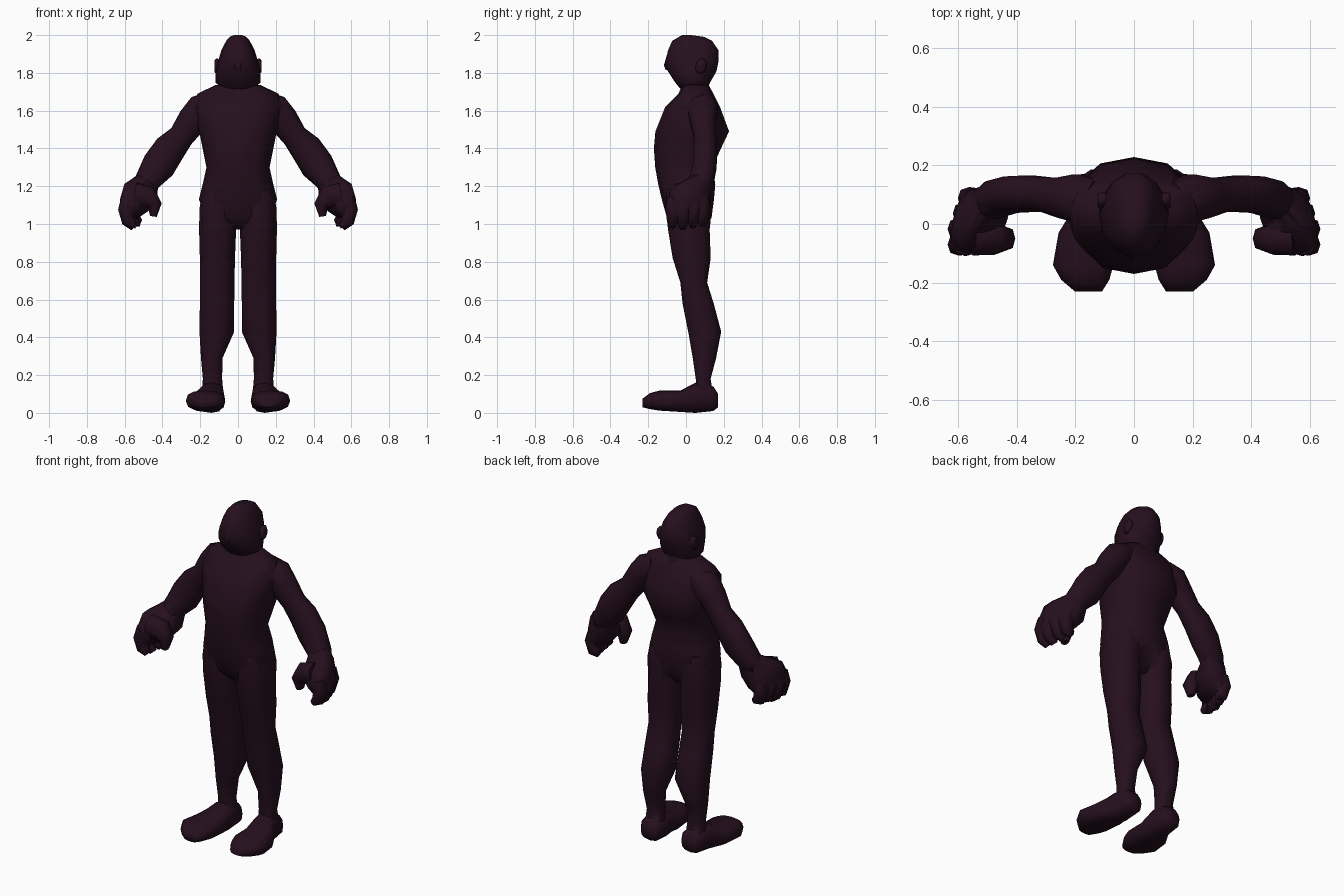
import bpy, bmesh, math
from mathutils import Vector

skin = bpy.data.materials.new("dark_plum")
skin.diffuse_color = (0.019, 0.005, 0.013, 1)


def shade(ob):
    bpy.ops.object.select_all(action='DESELECT')
    ob.select_set(True)
    bpy.context.view_layer.objects.active = ob
    bpy.ops.object.shade_smooth_by_angle(angle=math.radians(70))


def loft(name, rings, n=12, power=0.85, mirror=False):
    """Skin rings of (centre, u, v) into a closed tube."""
    bm = bmesh.new()
    loops = []
    for c, u, v in rings:
        loop = []
        for i in range(n):
            a = 2 * math.pi * i / n
            s = [math.copysign(abs(t) ** power, t) if abs(t) > 1e-6 else 0
                 for t in (math.cos(a), math.sin(a))]
            loop.append(bm.verts.new(Vector(c) + Vector(u) * s[0] + Vector(v) * s[1]))
        loops.append(loop)
    for a, b in zip(loops, loops[1:]):
        for i in range(n):
            j = (i + 1) % n
            bm.faces.new((a[i], a[j], b[j], b[i]))
    bm.faces.new(loops[0])
    bm.faces.new(loops[-1])
    bmesh.ops.recalc_face_normals(bm, faces=bm.faces)
    if mirror:
        bmesh.ops.mirror(bm, geom=bm.verts[:] + bm.edges[:] + bm.faces[:],
                         axis='X', merge_dist=0)
        bmesh.ops.recalc_face_normals(bm, faces=bm.faces)
    me = bpy.data.meshes.new(name)
    bm.to_mesh(me)
    bm.free()
    me.materials.append(skin)
    ob = bpy.data.objects.new(name, me)
    bpy.context.collection.objects.link(ob)
    shade(ob)
    return ob


def stack(rows):
    """Horizontal rings from (z, centre x, half width, front y, back y)."""
    return [((x, (f + b) / 2, z), (w, 0, 0), (0, (b - f) / 2, 0)) for z, x, w, f, b in rows]


def limb(rows, skew=0):
    """Rings square to a path from (x, y, z, half thickness, half y width)."""
    pts = [Vector(r[:3]) for r in rows]
    out = []
    for i, r in enumerate(rows):
        d = pts[min(i + 1, len(pts) - 1)] - pts[max(i - 1, 0)]
        d = Vector((d.x, 0, d.z)).normalized()
        out.append((pts[i], Vector((-d.z, 0, d.x)) * r[3], (skew * r[4], r[4], 0)))
    return out


# Trunk from crotch to neck
body = loft("body", stack([
    (0.97, 0, 0.08, -0.05, 0.08), (1.03, 0, 0.17, -0.10, 0.135),
    (1.13, 0, 0.207, -0.128, 0.148), (1.21, 0, 0.187, -0.147, 0.155),
    (1.30, 0, 0.167, -0.163, 0.14), (1.40, 0, 0.187, -0.17, 0.185),
    (1.49, 0, 0.205, -0.162, 0.228), (1.62, 0, 0.23, -0.11, 0.18),
    (1.69, 0, 0.215, -0.04, 0.145), (1.735, 0, 0.12, -0.02, 0.12)]), 12, 0.83)
parts = []

# Head with wide jaw and narrow crown
parts.append(loft("head", stack([
    (1.69, 0, 0.09, 0.0, 0.12), (1.725, 0, 0.095, -0.04, 0.12),
    (1.75, 0, 0.12, -0.06, 0.13), (1.81, 0, 0.117, -0.10, 0.165),
    (1.86, 0, 0.106, -0.112, 0.175), (1.92, 0, 0.088, -0.098, 0.175),
    (1.97, 0, 0.062, -0.075, 0.14), (1.99, 0, 0.045, -0.04, 0.10),
    (2.0, 0, 0.022, -0.02, 0.03)]), 14, 0.9))

# Nose
parts.append(loft("nose", stack([
    (1.815, 0, 0.018, -0.108, -0.07), (1.84, 0, 0.02, -0.117, -0.07),
    (1.90, 0, 0.01, -0.10, -0.07)]), 8))

# Ears
parts.append(loft("ears", [((x, 0.08, 1.835), (0, r * 0.65, -r * 0.2), (0, r * 0.3, r))
                           for x, r in ((0.09, 0.035), (0.115, 0.042), (0.125, 0.03))],
                  10, 1, True))

# Legs
parts.append(loft("legs", stack([
    (1.17, 0.11, 0.08, -0.11, 0.13), (1.08, 0.112, 0.092, -0.112, 0.142),
    (0.97, 0.108, 0.098, -0.10, 0.13),
    (0.82, 0.109, 0.093, -0.075, 0.135), (0.69, 0.11, 0.091, -0.033, 0.115),
    (0.58, 0.111, 0.091, -0.022, 0.15), (0.43, 0.112, 0.092, 0.008, 0.19),
    (0.29, 0.139, 0.057, 0.033, 0.162), (0.18, 0.135, 0.051, 0.05, 0.132),
    (0.10, 0.135, 0.058, 0.05, 0.145)]), 10, 0.85, True))

# Feet, heel to toe: y, centre x, half width, top z, bottom z
feet = [(0.17, 0.135, 0.045, 0.10, 0.03), (0.145, 0.135, 0.063, 0.14, 0.01),
        (0.05, 0.14, 0.068, 0.16, 0.0), (-0.03, 0.162, 0.095, 0.118, 0.005),
        (-0.14, 0.173, 0.103, 0.118, 0.012), (-0.19, 0.166, 0.082, 0.105, 0.02),
        (-0.23, 0.155, 0.046, 0.075, 0.03)]
parts.append(loft("feet", [((x, y, (t + b) / 2), (w, 0, 0), (0, 0, (t - b) / 2))
                           for y, x, w, t, b in feet], 12, 0.75, True))

# Arms
parts.append(loft("arms", limb([
    (0.13, 0.085, 1.66, 0.05, 0.06), (0.19, 0.088, 1.615, 0.08, 0.085),
    (0.24, 0.09, 1.55, 0.08, 0.072), (0.30, 0.10, 1.465, 0.068, 0.062),
    (0.36, 0.103, 1.40, 0.085, 0.065), (0.42, 0.10, 1.31, 0.09, 0.065),
    (0.49, 0.08, 1.215, 0.064, 0.068), (0.51, 0.06, 1.18, 0.062, 0.065)]), 10, 0.95, True))

# Hands
parts.append(loft("palms", limb([
    (0.475, 0.078, 1.235, 0.058, 0.06), (0.515, 0.02, 1.165, 0.098, 0.11),
    (0.55, 0.008, 1.10, 0.078, 0.118), (0.575, 0.008, 1.05, 0.045, 0.10)], -0.2),
    12, 0.85, True))

# Four curled fingers
for i, y in enumerate((-0.07, -0.017, 0.036, 0.088)):
    x = -0.035 * max(0, i - 1) / 2
    tip = 0.98 + 0.012 * abs(i - 1)
    parts.append(loft(f"fingers_{i + 1}", limb([
        (0.575 + x, y, 1.13, 0.045, 0.035), (0.597 + x, y, 1.075, 0.038, 0.038),
        (0.58 + x, y, 1.015, 0.036, 0.031), (0.55 + x, y, tip, 0.02, 0.02)]),
        8, 0.85, True))

# Thumbs
parts.append(loft("thumbs", limb([
    (0.55, -0.045, 1.155, 0.065, 0.062), (0.475, -0.05, 1.14, 0.062, 0.055),
    (0.44, -0.05, 1.10, 0.037, 0.042), (0.448, -0.05, 1.04, 0.018, 0.024)]),
    8, 0.8, True))

# Merge everything into one continuous skin
bpy.ops.object.select_all(action='DESELECT')
bpy.context.view_layer.objects.active = body
body.select_set(True)
for part in parts:
    mod = body.modifiers.new("join", 'BOOLEAN')
    mod.operation, mod.solver, mod.object = 'UNION', 'EXACT', part
    bpy.ops.object.modifier_apply(modifier=mod.name)
    bpy.data.objects.remove(part)
shade(body)
